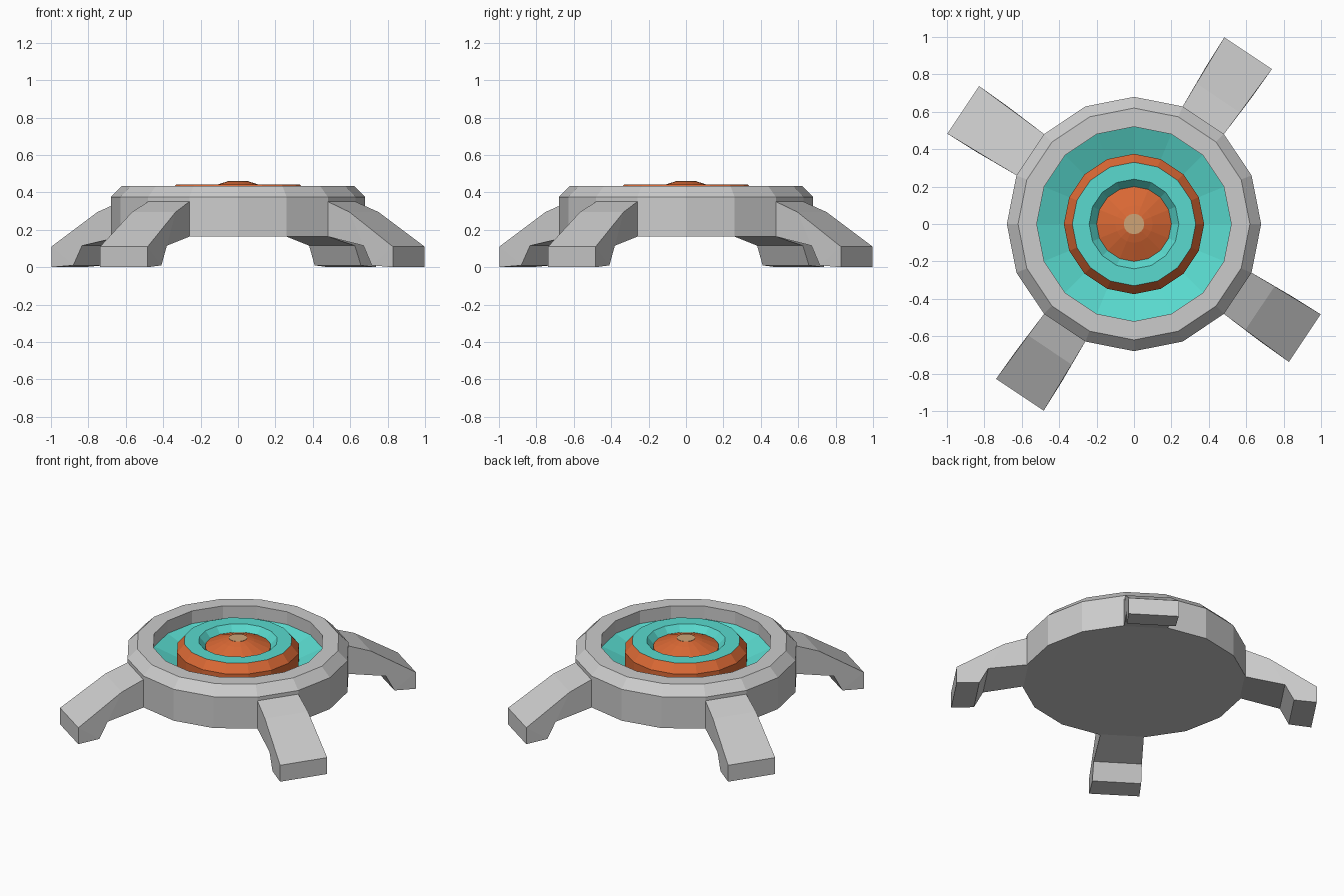
import bpy, bmesh
from math import cos, sin, pi, radians

if "Cube" in bpy.data.objects:
    bpy.data.objects.remove(bpy.data.objects["Cube"])

SIDES = 16


def material(name, rgb):
    m = bpy.data.materials.new(name)
    m.diffuse_color = (*rgb, 1)
    m.use_nodes = True
    m.node_tree.nodes["Principled BSDF"].inputs["Base Color"].default_value = m.diffuse_color
    return m


def finish(name, bm, mat=None):
    bmesh.ops.recalc_face_normals(bm, faces=bm.faces)
    me = bpy.data.meshes.new(name)
    bm.to_mesh(me)
    bm.free()
    ob = bpy.data.objects.new(name, me)
    bpy.context.collection.objects.link(ob)
    if mat:
        me.materials.append(mat)
    return ob


def lathe(name, profile, mat=None, ring=False):
    """Turn (radius, z) points into a solid; ring=True joins last to first, else ends are capped."""
    bm = bmesh.new()
    rows = [[bm.verts.new((r * cos(2 * pi * i / SIDES), r * sin(2 * pi * i / SIDES), z))
             for i in range(SIDES)] for r, z in profile]
    pairs = list(zip(rows, rows[1:])) + ([(rows[-1], rows[0])] if ring else [])
    for a, b in pairs:
        for i in range(SIDES):
            j = (i + 1) % SIDES
            bm.faces.new((a[i], a[j], b[j], b[i]))
    if not ring:
        bm.faces.new(rows[0])
        bm.faces.new(rows[-1])
    return finish(name, bm, mat)


teal = material("teal", (0.1, 0.7, 0.62))
orange = material("orange", (0.7, 0.14, 0.035))
tan = material("tan", (0.62, 0.37, 0.18))

# Grey housing with bevelled rim and round recess
lathe("body", [(0.68, 0.165), (0.68, 0.375), (0.62, 0.435), (0.52, 0.435), (0.52, 0.25)])
# Sloping bowl inside the rim
lathe("bowl", [(0.52, 0.24), (0.52, 0.35), (0.36, 0.285), (0.36, 0.24)], teal, ring=True)
# Raised centre: orange collar, teal top ring, domed button
lathe("collar", [(0.375, 0.25), (0.375, 0.39), (0.33, 0.443), (0.30, 0.43), (0.30, 0.25)],
      orange, ring=True)
lathe("top_ring", [(0.33, 0.443), (0.24, 0.443), (0.198, 0.395), (0.198, 0.30), (0.30, 0.30)],
      teal, ring=True)
lathe("dome", [(0.20, 0.30), (0.20, 0.405), (0.10, 0.445), (0.055, 0.459)], orange)
lathe("dome_cap", [(0.055, 0.44), (0.055, 0.461)], tan)

# Four bent legs: (distance from centre, z, half width) around the side outline
LEG = [(0.655, 0.355, 0.132), (0.81, 0.295, 0.140), (1.098, 0.11, 0.153), (1.098, 0.0, 0.153),
       (0.96, 0.01, 0.149), (0.905, 0.115, 0.147), (0.655, 0.166, 0.132)]
for n in range(4):
    a = radians(56.25 + 90 * n)
    bm = bmesh.new()
    left, right = [[bm.verts.new((d * cos(a) - s * w * sin(a), d * sin(a) + s * w * cos(a), z))
                    for d, z, w in LEG] for s in (1, -1)]
    k = len(LEG)
    for i in range(k):
        j = (i + 1) % k
        bm.faces.new((left[i], left[j], right[j], right[i]))
    # side walls split into quads and a triangle so they stay clean where the leg bends
    for v in (left, right):
        for f in ((0, 1, 5, 6), (1, 2, 4, 5), (2, 3, 4)):
            bm.faces.new([v[i] for i in f])
    finish(f"leg_{n + 1}", bm)
